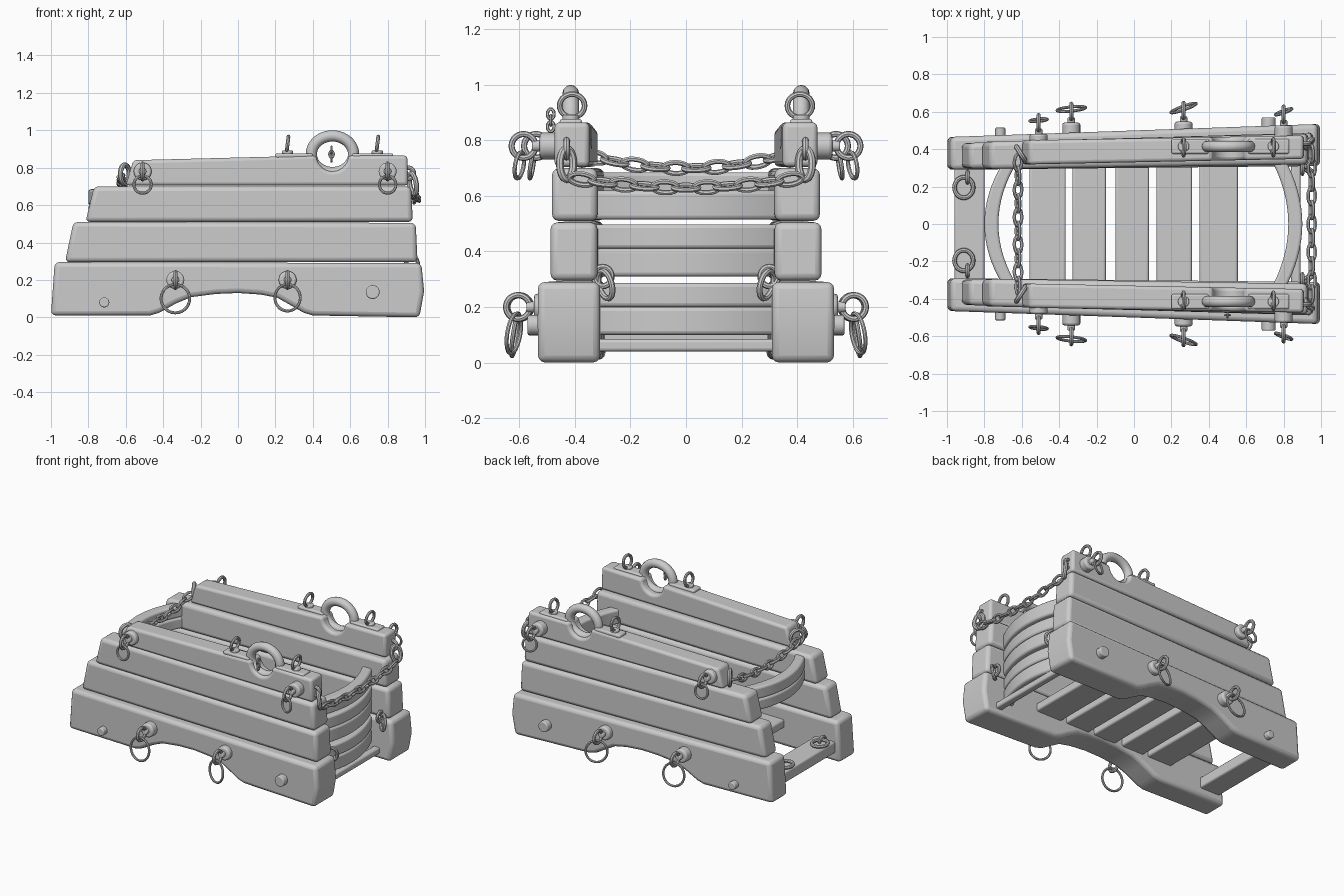
import bpy, bmesh
from math import sin, cos, pi, radians
from mathutils import Vector

if "Cube" in bpy.data.objects:
    bpy.data.objects.remove(bpy.data.objects["Cube"])

parts = []


def finish(name, bm, bevel=0, mirror=False):
    bmesh.ops.recalc_face_normals(bm, faces=bm.faces)
    me = bpy.data.meshes.new(name)
    bm.to_mesh(me)
    bm.free()
    ob = bpy.data.objects.new(name, me)
    bpy.context.collection.objects.link(ob)
    if bevel:
        b = ob.modifiers.new("Bevel", 'BEVEL')
        b.width, b.segments, b.limit_method = bevel, 3, 'ANGLE'
        b.angle_limit = radians(35)
    if mirror:
        m = ob.modifiers.new("Mirror", 'MIRROR')
        m.use_axis = (False, True, False)
    parts.append(ob)
    return ob


def prism(name, pts, near, far, bevel=0, mirror=False):
    """Outline pts mapped to two 3D end caps by the functions near and far."""
    bm = bmesh.new()
    a = [bm.verts.new(near(p)) for p in pts]
    b = [bm.verts.new(far(p)) for p in pts]
    bm.faces.new(a)
    bm.faces.new(b[::-1])
    for i in range(len(pts)):
        j = (i + 1) % len(pts)
        bm.faces.new((a[i], b[i], b[j], a[j]))
    return finish(name, bm, bevel, mirror)


def box(name, x, y, z, bevel=0.01, mirror=False):
    pts = [(x[0], y[0]), (x[1], y[0]), (x[1], y[1]), (x[0], y[1])]
    return prism(name, pts, lambda p: (*p, z[0]), lambda p: (*p, z[1]), bevel, mirror)


def ring(name, c, ru, rv, tube, u, v, mirror=False, n=28, k=8):
    """Elliptical ring of round bar lying in the plane of u and v."""
    c, u, v = Vector(c), Vector(u).normalized(), Vector(v).normalized()
    w = u.cross(v)
    bm = bmesh.new()
    loops = []
    for i in range(n):
        t = 2 * pi * i / n
        nrm = (u * cos(t) * rv + v * sin(t) * ru).normalized()
        p = c + u * cos(t) * ru + v * sin(t) * rv
        loops.append([bm.verts.new(p + tube * (nrm * cos(2 * pi * j / k) + w * sin(2 * pi * j / k)))
                      for j in range(k)])
    for i in range(n):
        p, q = loops[i], loops[(i + 1) % n]
        for j in range(k):
            bm.faces.new((p[j], q[j], q[(j + 1) % k], p[(j + 1) % k]))
    return finish(name, bm, 0, mirror)


def rod(name, c, r, y0, y1, mirror=True, bevel=0.006):
    pts = [(c[0] + r * cos(2 * pi * i / 20), c[1] + r * sin(2 * pi * i / 20)) for i in range(20)]
    return prism(name, pts, lambda p: (p[0], y0, p[1]), lambda p: (p[0], y1, p[1]), bevel, mirror)


def plank(name, pts, inner, outer, bevel):
    """Side plank whose inner and outer faces run between y values at x=-1 and x=1."""
    def at(r):
        return lambda p: (p[0], r[0] + (r[1] - r[0]) * (p[0] + 1) / 2, p[1])
    return prism(name, pts, at(inner), at(outer), bevel, True)


X, Y, Z = (1, 0, 0), (0, 1, 0), (0, 0, 1)

# stepped side planks
plank("bottom_side_plank", [(-1, .01), (-.47, .01), (-.42, .025), (-.33, .075), (-.25, .108), (-.12, .125),
      (0, .13), (.12, .122), (.21, .105), (.29, .06), (.35, .025), (.40, .01), (.97, 0), (.995, .14),
      (.98, .29), (-.98, .295)], (.29, .31), (.465, .535), .025)
plank("second_side_plank", [(-.925, .295), (.96, .295), (.95, .505), (-.88, .51)], (.295, .32), (.43, .49), .025)
plank("third_side_plank", [(-.815, .51), (.935, .51), (.925, .70), (-.77, .70)], (.29, .32), (.435, .485), .025)
# top plank with trunnion notch
notch = [(.505 + .085 * cos(t), .865 + .085 * sin(t)) for t in [-pi * i / 14 for i in range(15)]]
plank("top_side_plank", [(-.60, .705), (.91, .705), (.905, .865)] + notch + [(-.56, .84)],
      (.31, .35), (.44, .475), .018)

# trunnion cap: half hoop, its flanges and their lock pins
ring("trunnion_cap", (.505, .415, .872), .113, .098, .03, X, Z, True, 40, 12)
box("cap_front_flange", (.61, .83), (.375, .455), (.85, .877), .01, True)
box("cap_rear_flange", (.20, .40), (.375, .455), (.85, .877), .01, True)
for x in (.265, .745):
    prism("cap_pin", [(x + .03 * cos(pi * i / 8), .415 + .03 * sin(pi * i / 8)) for i in range(16)],
          lambda p: (*p, .86), lambda p: (*p, .892), .006, True)
    ring("cap_pin_eye", (x, .41, .925), .045, .042, .010, Y, (.12, 0, 1), True)
# small retaining chain on one cap
for i, z in enumerate((.85, .872, .895)):
    ring("retaining_link", (.50, -.487, z), .012, .018, .006, X if i % 2 else Y, Z, n=14, k=6)

# eyebolts with hanging rings on the outer faces
bolts = [(-.51, .78, .44, .055, .54), (.80, .78, .46, .055, .585),
         (-.335, .20, .47, .085, .60), (.265, .20, .49, .08, .605)]
for x, z, y, r, ye in bolts:
    rod("eyebolt_collar", (x, z), .048, y - .03, ye - .058, True, .012)
    rod("eyebolt_shank", (x, z), .02, y, ye - .03)
    ring("eyebolt_eye", (x, ye, z), .043, .043, .011, Y, Z, True)
    tilt = .1 if x < 0 else .35
    ring("hanging_ring", (x, ye + .015, z - .015 - r), r - .008, r - .008, .008, (1, tilt, 0), (0, -.15, 1), True)

# axle stubs
rod("rear_axle_stub", (-.715, .08), .027, .42, .515)
rod("front_axle_stub", (.72, .135), .037, .46, .57)

# floor slats and end bars
for x0, x1 in ((-.56, -.365), (-.33, -.15), (-.10, .08), (.12, .31), (.35, .555)):
    box("floor_slat", (x0, x1), (-.32, .32), (.14, .20), .012)
box("rear_cross_beam", (-.96, -.80), (-.31, .31), (.07, .15), .012)
box("front_cross_bar", (.84, .89), (-.33, .33), (.04, .085), .012)


def curved_board(name, x_end, bulge, thick, half, z0, z1):
    ys = [half * (i / 8 - 1) for i in range(17)]
    edge = [(x_end + bulge * (1 - (y / half) ** 2), y) for y in ys]
    pts = edge + [(x - thick, y) for x, y in reversed(edge)]
    prism(name, pts, lambda p: (*p, z0), lambda p: (*p, z1), .014)


# bowed boards closing the front and the upper rear
for z0, z1 in ((.10, .20), (.20, .287), (.31, .41), (.41, .498), (.515, .62)):
    curved_board("front_board", .80, .10, .075, .36, z0, z1)
for z0, z1 in ((.52, .60), (.60, .685)):
    curved_board("rear_board", -.70, -.10, -.075, .33, z0, z1)

# rings on the rear beam and the inner front corners
ring("rear_beam_ring", (-.91, .195, .165), .05, .055, .012, X, Y, True)
ring("rear_beam_staple", (-.89, .25, .155), .03, .03, .010, Y, Z, True)
ring("front_corner_staple", (.90, .30, .31), .032, .035, .011, Y, Z, True)
ring("front_corner_ring", (.93, .29, .28), .04, .05, .011, (.7, -.5, 0), (0, .2, 1), True)


def chain(name, x, half, z_end, z_mid, count):
    for i in range(count):
        y = half * (2 * i / (count - 1) - 1)
        z = z_mid + (z_end - z_mid) * (y / half) ** 2
        along = Vector((0, 1, 2 * (z_end - z_mid) * y / half ** 2)).normalized()
        flat = Vector(X)
        up = flat.cross(along)
        side = (up + flat * .45) if i % 2 == 0 else (flat + up * -.45)
        ring(name, (x, y, z), .046, .022, .0095, along, side, n=18, k=7)


# chains with the hoops they hang from
chain("rear_chain_link", -.62, .33, .74, .70, 10)
chain("front_chain_link", .95, .375, .66, .63, 11)
ring("rear_chain_hoop", (-.605, .375, .765), .045, .05, .014, (.5, -.8, 0), Z, True)
ring("front_chain_hoop", (.935, .43, .715), .055, .03, .014, (.15, 0, -1), (.6, .8, 0), True)
ring("front_chain_staple", (.91, .43, .77), .03, .03, .012, X, Z, True)

# smooth shading with sharp edges kept
bpy.ops.object.select_all(action='DESELECT')
for ob in parts:
    ob.select_set(True)
bpy.context.view_layer.objects.active = parts[0]
bpy.ops.object.shade_smooth_by_angle(angle=radians(35))
